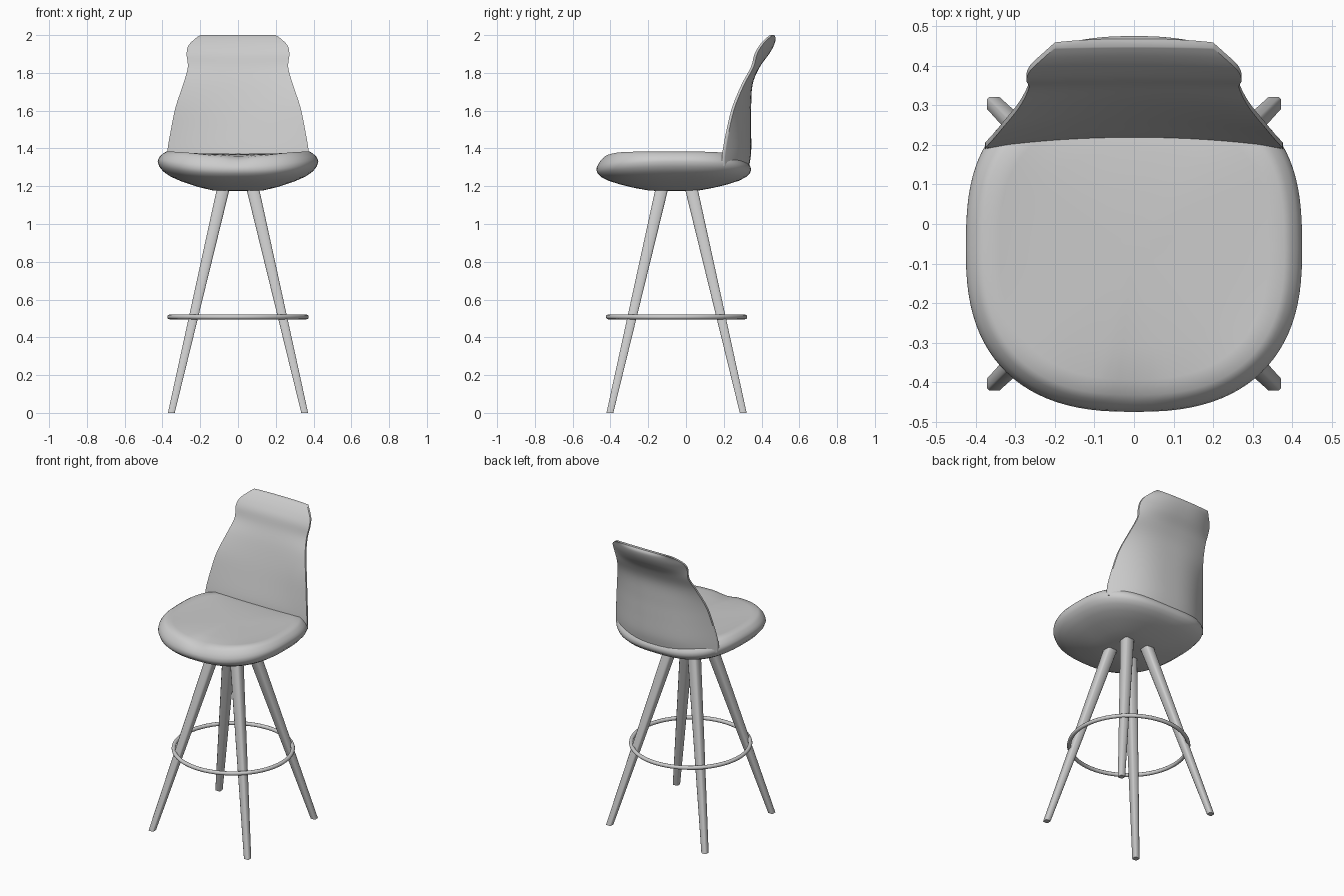
import bpy, bmesh, math
from math import sin, cos, pi

cube = bpy.data.objects.get("Cube")
if cube:
    bpy.data.objects.remove(cube, do_unlink=True)

grey = bpy.data.materials.new("light grey")
grey.use_nodes = True
colour = (0.6, 0.6, 0.6, 1)
grey.diffuse_color = colour
grey.node_tree.nodes["Principled BSDF"].inputs["Base Color"].default_value = colour


def loft(name, rings, angle=40):
    """Skin a list of closed rings, cap both ends and shade smooth."""
    bm = bmesh.new()
    loops = [[bm.verts.new(p) for p in ring] for ring in rings]
    n = len(loops[0])
    for a, b in zip(loops, loops[1:]):
        for i in range(n):
            j = (i + 1) % n
            bm.faces.new((a[i], a[j], b[j], b[i]))
    bm.faces.new(loops[0][::-1])
    bm.faces.new(loops[-1])
    bmesh.ops.recalc_face_normals(bm, faces=bm.faces)
    mesh = bpy.data.meshes.new(name)
    bm.to_mesh(mesh)
    bm.free()
    obj = bpy.data.objects.new(name, mesh)
    bpy.context.collection.objects.link(obj)
    mesh.materials.append(grey)
    bpy.ops.object.select_all(action="DESELECT")
    obj.select_set(True)
    bpy.context.view_layer.objects.active = obj
    bpy.ops.object.shade_smooth_by_angle(angle=math.radians(angle))
    return obj


def smooth_table(rows, steps):
    """Catmull-Rom interpolation between the rows of a profile table."""
    out = []
    for k in range(len(rows) - 1):
        p0, p1, p2 = rows[max(k - 1, 0)], rows[k], rows[k + 1]
        p3 = rows[min(k + 2, len(rows) - 1)]
        for s in range(steps):
            t = s / steps
            out.append([0.5 * (2 * b + (c - a) * t + (2 * a - 5 * b + 4 * c - d) * t * t
                               + (3 * b - a - 3 * c + d) * t ** 3)
                        for a, b, c, d in zip(p0, p1, p2, p3)])
    return out + [list(rows[-1])]


# Seat: rounded shell, its rim lower at the front and back, topped by a pad
SEAT_Y = -0.065
SEGMENTS = 96


def seat_ring(scale, height):
    ring = []
    for i in range(SEGMENTS):
        a = 2 * pi * i / SEGMENTS
        c, s = cos(a), sin(a)
        e = 2 / (2.8 if s > 0 else 2.5)
        x = 0.425 * math.copysign(abs(c) ** e, c)
        y = 0.41 * math.copysign(abs(s) ** e, s)
        ring.append((x * scale, SEAT_Y + y * scale, height(c, s)))
    return ring


def rim(c, s):
    return 1.33 - 0.045 * s * s


def pad_edge(c, s):
    front = max(0, -s)
    notch = 0.012 * math.exp(-(c / 0.1) ** 2) * (s < 0)
    return 1.383 - 0.025 * front ** 6 - notch - 0.04 * max(0, s) ** 4


def side(t):
    return lambda c, s: rim(c, s) + t * (pad_edge(c, s) - rim(c, s))


def under(t):
    return lambda c, s: 1.175 + t * (rim(c, s) - 1.175)


seat = [seat_ring(r, under(t)) for r, t in (
    (0.2, 0), (0.32, 0.02), (0.5, 0.14), (0.7, 0.32), (0.84, 0.49),
    (0.93, 0.66), (0.98, 0.83), (1, 1))]
seat += [seat_ring(r, side(t)) for r, t in (
    (0.992, 0.28), (0.97, 0.55), (0.935, 0.8), (0.895, 1))]
for r in (0.8, 0.6, 0.35, 0.1):
    seat.append(seat_ring(r, lambda c, s, r=r: 1.372 + r ** 3 * (pad_edge(c, s) - 1.372)))
seat_obj = loft("seat", seat, 60)
# keep the pad outline crisp
sharp = seat_obj.data.attributes.get("sharp_edge") or \
    seat_obj.data.attributes.new("sharp_edge", "BOOLEAN", "EDGE")
pad_row = range(11 * SEGMENTS, 12 * SEGMENTS)
for edge in seat_obj.data.edges:
    if all(v in pad_row for v in edge.vertices):
        sharp.data[edge.index].value = True

# Backrest: height, half width, wing front y, middle front y, rear y
PROFILE = [
    (1.31, 0.375, 0.19, 0.215, 0.335),
    (1.38, 0.375, 0.193, 0.222, 0.345),
    (1.50, 0.355, 0.215, 0.25, 0.345),
    (1.62, 0.33, 0.245, 0.28, 0.345),
    (1.74, 0.29, 0.295, 0.315, 0.353),
    (1.83, 0.266, 0.343, 0.348, 0.39),
    (1.90, 0.272, 0.363, 0.368, 0.44),
    (1.945, 0.262, 0.388, 0.395, 0.465),
    (1.98, 0.228, 0.42, 0.425, 0.475),
    (2.00, 0.2, 0.445, 0.448, 0.468),
]
COLS = 24
back = []
for z, w, wing, mid, rear in smooth_table(PROFILE, 5):
    ts = [sin(pi / 2 * (2 * i / COLS - 1)) for i in range(COLS + 1)]
    front = [(w * t, wing + (mid - wing) * (1 - t * t), z) for t in ts]
    edge = wing + 0.014
    outer = [(w * t, edge + (rear - edge) * (1 - abs(t) ** 2.6), z) for t in reversed(ts)]
    back.append(front + outer)
loft("backrest", back, 50)

# Legs: splayed, tapered square posts with chamfered edges
LEG_Y = -0.05


def leg_ring(x, y, z, half):
    k = half * 0.72
    corners = [(half, -k), (half, k), (k, half), (-k, half),
               (-half, k), (-half, -k), (-k, -half), (k, -half)]
    return [(x + u, y + v, z) for u, v in corners]


for sx, x_name in ((1, "left"), (-1, "right")):
    for sy, y_name in ((-1, "front"), (1, "back")):
        loft(f"{y_name}_{x_name}_leg", [
            leg_ring(sx * 0.353, LEG_Y + sy * 0.353, 0, 0.018),
            leg_ring(sx * 0.075, LEG_Y + sy * 0.075, 1.2, 0.034)], 50)

# Foot ring around the outside of the legs
bpy.ops.mesh.primitive_torus_add(major_radius=0.362, minor_radius=0.0125,
                                 major_segments=64, minor_segments=12,
                                 location=(0, LEG_Y, 0.508))
ring = bpy.context.object
ring.name = "foot_ring"
ring.data.materials.append(grey)
bpy.ops.object.shade_smooth_by_angle(angle=math.radians(50))
